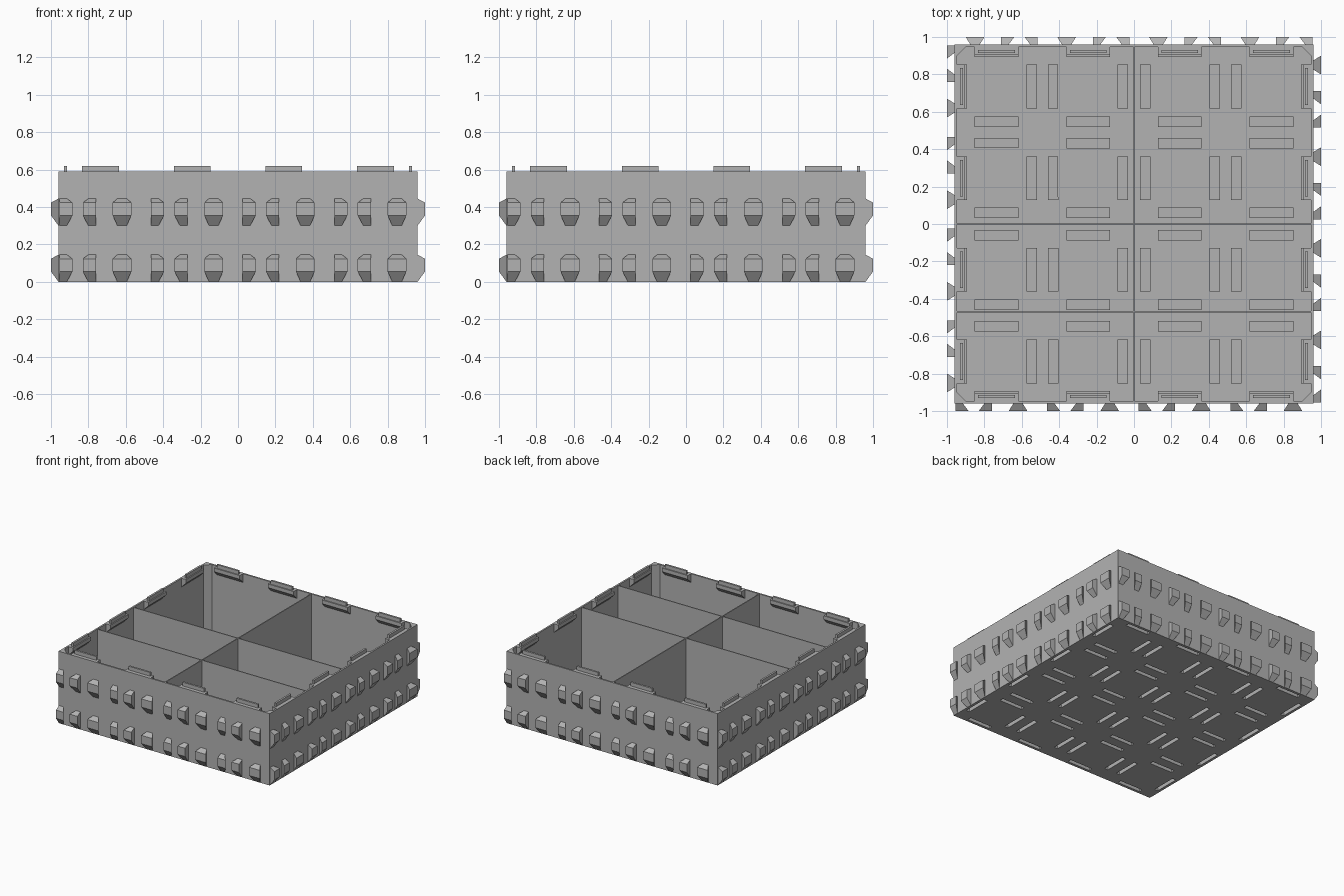
import bpy, bmesh, math
from mathutils import Matrix, Vector

if "Cube" in bpy.data.objects:
    bpy.data.objects.remove(bpy.data.objects["Cube"])

grey = bpy.data.materials.new("plain grey")
grey.use_nodes = True
grey.diffuse_color = (0.45, 0.45, 0.45, 1)
grey.node_tree.nodes["Principled BSDF"].inputs["Base Color"].default_value = grey.diffuse_color

HALF, INNER, TOP, FLOOR = 0.96, 0.946, 0.59, 0.012
CELLS = [-0.735, -0.245, 0.245, 0.735]
ROWS = [0.06, 0.433, 0.547]
EDGE = 0.922


def make(name, bm):
    bmesh.ops.recalc_face_normals(bm, faces=bm.faces)
    mesh = bpy.data.meshes.new(name)
    bm.to_mesh(mesh)
    bm.free()
    mesh.materials.append(grey)
    ob = bpy.data.objects.new(name, mesh)
    bpy.context.scene.collection.objects.link(ob)
    return ob


def hull(bm, points):
    verts = [bm.verts.new(p) for p in points]
    bmesh.ops.convex_hull(bm, input=verts)


def box(bm, x0, x1, y0, y1, z0, z1):
    m = Matrix.Translation(((x0 + x1) / 2, (y0 + y1) / 2, (z0 + z1) / 2))
    m = m @ Matrix.Diagonal((x1 - x0, y1 - y0, z1 - z0, 1))
    bmesh.ops.create_cube(bm, size=1, matrix=m)


def four_sides(bm):
    """Repeat the front geometry around the vertical axis."""
    source = bm.verts[:] + bm.edges[:] + bm.faces[:]
    for k in range(1, 4):
        copy = bmesh.ops.duplicate(bm, geom=source)["geom"]
        verts = [v for v in copy if isinstance(v, bmesh.types.BMVert)]
        bmesh.ops.rotate(bm, verts=verts, matrix=Matrix.Rotation(k * math.pi / 2, 3, 'Z'))


def pockets(length, width, z0, z1):
    """Blocks at every stacking slot position of the floor."""
    bm = bmesh.new()
    for x in CELLS:
        for y in ROWS + [EDGE]:
            box(bm, x - length, x + length, -y - width, -y + width, z0, z1)
    four_sides(bm)
    return bm


def cut(ob, tool, operation):
    mod = ob.modifiers.new("cut", 'BOOLEAN')
    mod.operation, mod.object, mod.solver = operation, tool, 'EXACT'
    graph = bpy.context.evaluated_depsgraph_get()
    mesh = bpy.data.meshes.new_from_object(ob.evaluated_get(graph))
    ob.modifiers.clear()
    ob.data = mesh
    bpy.data.objects.remove(tool)


# Open crate with chamfered inner corners
bm = bmesh.new()
box(bm, -HALF, HALF, -HALF, HALF, 0, TOP)
crate = make("crate_shell", bm)
bm = bmesh.new()
c = 0.9
plan = [(sx * a, sy * b) for sx in (-1, 1) for sy in (-1, 1) for a, b in ((c, INNER), (INNER, c))]
hull(bm, [(x, y, z) for x, y in plan for z in (FLOOR, 1)])
cut(crate, make("cavity_cutter", bm), 'DIFFERENCE')

# Raised pocket housings on the floor, hollow from below
cut(crate, make("pocket_housings", pockets(0.117, 0.028, 0.004, 0.045)), 'UNION')
cut(crate, make("slot_cutter", pockets(0.105, 0.016, -0.1, 0.034)), 'DIFFERENCE')

# Compartment dividers
for name, size in (("long_divider", (-0.004, 0.004, -0.95, 0.95)),
                   ("middle_divider", (-0.95, 0.95, -0.004, 0.004)),
                   ("front_divider", (-0.95, 0.95, -0.474, -0.466))):
    bm = bmesh.new()
    box(bm, *size, 0.005, TOP - 0.002)
    make(name, bm)

# Rim brackets with sloped undersides, carrying the stacking clips
bm = bmesh.new()
for x in CELLS:
    hull(bm, [(x + s * 0.117, y, z) for s in (-1, 1)
              for y, z in ((-0.95, TOP), (-0.905, TOP), (-0.905, 0.56), (-0.95, 0.515))])
four_sides(bm)
make("rim_brackets", bm)
bm = bmesh.new()
for x in CELLS:
    box(bm, x - 0.098, x + 0.098, -EDGE - 0.008, -EDGE + 0.008, TOP - 0.005, 0.62)
four_sides(bm)
make("stacking_clips", bm)

# Dovetail pegs: (offset, half width, left flare, right flare)
PEGS = [(-0.185, 0.035, 0, 0.03), (-0.06, 0.035, 0.03, 0), (0.115, 0.05, 0.025, 0.025)]
bm = bmesh.new()
for x in CELLS:
    for offset, w, left, right in PEGS:
        for z in (0, 0.3):
            m = x + offset
            outer = [(a, -1, z + h) for a in (m - w, m + w) for h in (0.055, 0.123)]
            wall = [(a, -HALF, z + h) for a in (m - w + left, m + w - right) for h in (0, 0.145)]
            hull(bm, outer + wall)
four_sides(bm)
make("side_pegs", bm)
